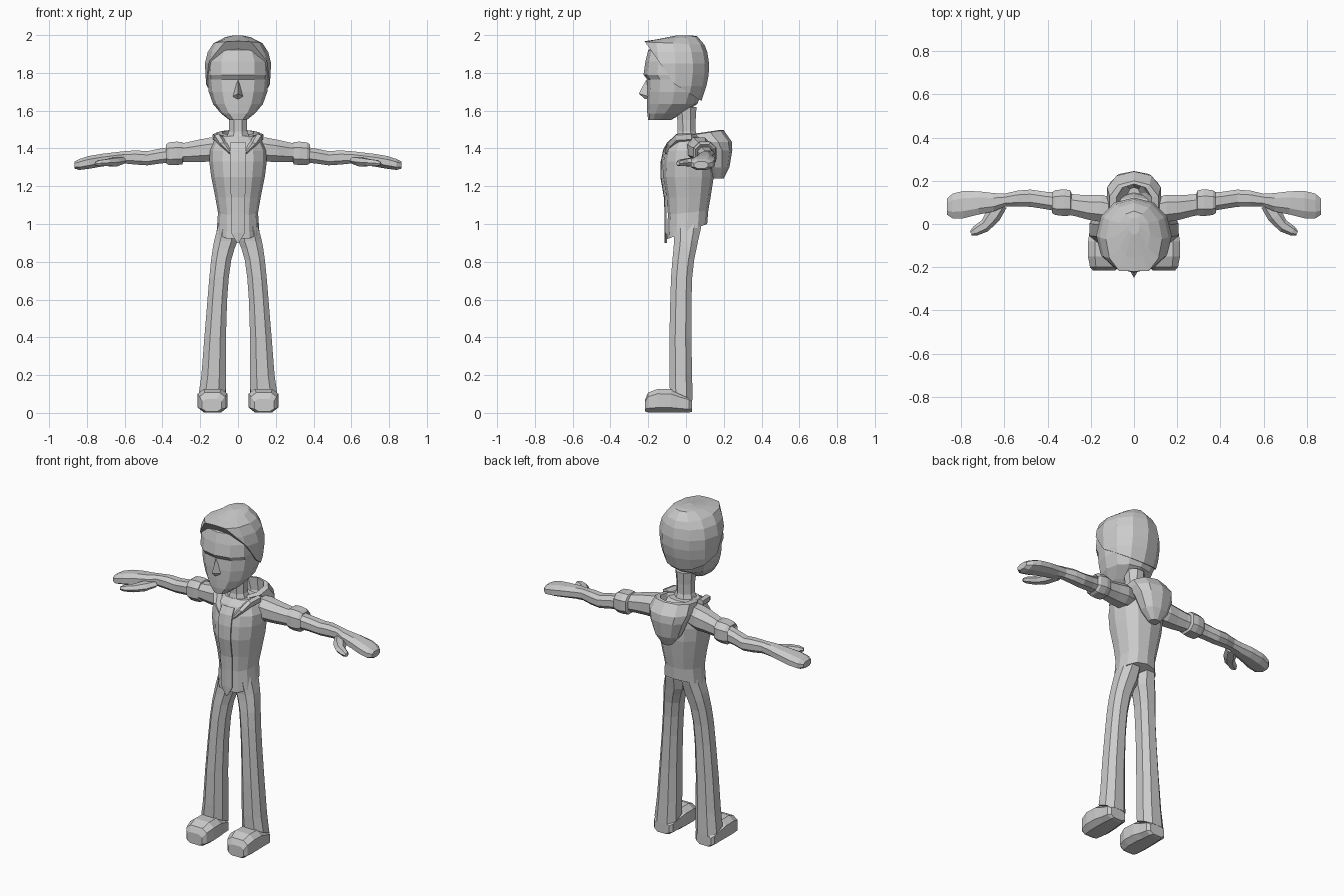
import bpy, bmesh, math
from mathutils import Vector as V

grey = bpy.data.materials.new("plain_grey")
grey.diffuse_color = (0.6, 0.6, 0.6, 1)


def finish(name, bm, mirror=False):
    bmesh.ops.recalc_face_normals(bm, faces=bm.faces)
    me = bpy.data.meshes.new(name)
    bm.to_mesh(me)
    bm.free()
    me.materials.append(grey)
    ob = bpy.data.objects.new(name, me)
    bpy.context.collection.objects.link(ob)
    if mirror:
        ob.modifiers.new("mirror", 'MIRROR').use_mirror_merge = False
    return ob


def loft(rings, n=8, p=1.0, turn=0.0):
    """Skin rings of (centre, half axis u, half axis v); p < 1 is squarer."""
    bm = bmesh.new()
    loops = []
    for c, u, v in rings:
        loop = []
        for i in range(n):
            a = 2 * math.pi * (i + turn) / n
            ca, sa = math.cos(a), math.sin(a)
            loop.append(bm.verts.new(V(c) + V(u) * math.copysign(abs(ca) ** p, ca)
                                     + V(v) * math.copysign(abs(sa) ** p, sa)))
        loops.append(loop)
    for a, b in zip(loops, loops[1:]):
        for i in range(n):
            j = (i + 1) % n
            bm.faces.new((a[i], a[j], b[j], b[i]))
    bm.faces.new(loops[0])
    bm.faces.new(loops[-1])
    return bm


def level(z, y0, y1, x0, x1, tilt=0.0):
    """Horizontal ring; tilt raises the back edge."""
    h = (y1 - y0) / 2
    return ((x0 + x1) / 2, (y0 + y1) / 2, z), ((x1 - x0) / 2, 0, 0), (0, h, h * tilt)


def mid(z, y0, y1, rx, tilt=0.0):
    return level(z, y0, y1, -rx, rx, tilt)


def across(x, y0, y1, z0, z1):
    """Ring facing along x."""
    return (x, (y0 + y1) / 2, (z0 + z1) / 2), (0, (y1 - y0) / 2, 0), (0, 0, (z1 - z0) / 2)


def along(y, x0, x1, z0, z1):
    """Ring facing along y."""
    return ((x0 + x1) / 2, y, (z0 + z1) / 2), ((x1 - x0) / 2, 0, 0), (0, 0, (z1 - z0) / 2)


# Face with brow step and pointed jaw
finish("head", loft([
    mid(1.55, -.20, -.08, .045), mid(1.585, -.205, -.02, .09), mid(1.635, -.207, .06, .132),
    mid(1.70, -.208, .085, .155), mid(1.765, -.205, .09, .163), mid(1.79, -.225, .09, .165),
    mid(1.86, -.215, .09, .163), mid(1.92, -.20, .08, .135), mid(1.96, -.14, .05, .08)], 12, .9))

# Hair shell cut away along a slanted hairline
hair = loft([
    mid(1.62, -.19, .07, .13), mid(1.66, -.21, .085, .152), mid(1.73, -.225, .108, .168),
    mid(1.79, -.23, .12, .172), mid(1.85, -.232, .122, .175), mid(1.91, -.235, .113, .16),
    mid(1.957, -.24, .098, .13, -.05), mid(1.985, -.16, .06, .075, .08),
    mid(1.998, -.05, .03, .025)], 12, .95)
for co, no in (((0, -.06, 1.74), (0, .82, .573)), ((0, -.06, 1.74), (0, .53, .848))):
    cut = bmesh.ops.bisect_plane(hair, geom=hair.verts[:] + hair.edges[:] + hair.faces[:],
                                 plane_co=co, plane_no=no, clear_inner=True)
    bmesh.ops.holes_fill(hair, edges=[e for e in hair.edges if e.is_boundary])
finish("hair", hair)

# Nose
nose = bmesh.new()
top, tip, left, right, low, back = [nose.verts.new(c) for c in (
    (0, -.21, 1.765), (0, -.25, 1.69), (-.03, -.195, 1.675), (.03, -.195, 1.675),
    (0, -.215, 1.66), (0, -.17, 1.69))]
for f in ((top, tip, left), (top, right, tip), (tip, low, left), (tip, right, low),
          (top, left, back), (top, back, right), (left, low, back), (right, back, low)):
    nose.faces.new(f)
finish("nose", nose)

# Neck
finish("neck", loft([
    mid(1.40, -.085, .09, .09), mid(1.45, -.06, .07, .07), mid(1.49, -.048, .055, .053),
    mid(1.55, -.05, .055, .052), mid(1.62, -.06, .06, .06)], 8, 1, .5))

# Jacket body with a hem that dips in front
finish("jacket", loft([
    mid(.96, -.10, .112, .113, .38), mid(1.06, -.096, .118, .106, .1), mid(1.14, -.103, .13, .12),
    mid(1.25, -.122, .147, .142), mid(1.33, -.12, .148, .152), mid(1.39, -.108, .14, .15),
    mid(1.435, -.085, .125, .13), mid(1.465, -.055, .09, .09)], 12, .9))

# Front panel strip
panel = bmesh.new()
rows = [[panel.verts.new((s * w, y + abs(s) * .004, z)) for s in (-1, 0, 1)] for z, y, w in (
    (.90, -.105, .003), (.955, -.106, .036), (1.06, -.106, .036), (1.14, -.109, .037),
    (1.25, -.128, .04), (1.33, -.126, .042), (1.39, -.114, .042), (1.43, -.092, .04))]
for a, b in zip(rows, rows[1:]):
    for i in (0, 1):
        panel.faces.new((a[i], a[i + 1], b[i + 1], b[i]))
strip = finish("front_panel", panel)
strip.modifiers.new("thickness", 'SOLIDIFY').thickness = -.008

# Hood hanging behind the neck, hollow on top
finish("hood", loft([
    mid(1.24, .145, .20, .03), mid(1.30, .11, .23, .08), mid(1.39, .08, .245, .115),
    mid(1.435, .02, .243, .13), mid(1.48, -.02, .20, .118, .15), mid(1.485, .0, .185, .085, .15),
    mid(1.42, .05, .19, .06), mid(1.36, .08, .17, .03)], 10, .9, .5))

# Collar flaps running from the hood down the chest
finish("collar", loft([
    ((.112, .03, 1.455), (.022, 0, .02), (.012, 0, -.02)),
    ((.10, -.045, 1.45), (.024, -.01, .02), (.012, 0, -.02)),
    ((.072, -.085, 1.415), (.024, -.012, .012), (.01, .012, -.01)),
    ((.042, -.108, 1.375), (.006, -.004, .004), (.004, .006, -.004))], 6), True)

# Sleeves, cuffs
finish("sleeve", loft([
    across(.08, .0, .12, 1.335, 1.465), across(.15, .005, .14, 1.325, 1.462),
    across(.21, .015, .138, 1.325, 1.45), across(.27, .032, .14, 1.325, 1.436),
    across(.33, .045, .15, 1.325, 1.425)], 8, .9, .5), True)
finish("cuff", loft([
    across(.29, .045, .148, 1.325, 1.428), across(.295, .035, .16, 1.312, 1.438),
    across(.325, .033, .165, 1.308, 1.44), across(.365, .038, .16, 1.308, 1.436),
    across(.38, .048, .15, 1.318, 1.425), across(.365, .06, .14, 1.33, 1.41)], 8, .8, .5), True)

# Forearm flowing into a mitten hand
finish("forearm_and_hand", loft([
    across(.35, .055, .148, 1.322, 1.412), across(.41, .066, .152, 1.318, 1.402),
    across(.48, .077, .162, 1.308, 1.388), across(.54, .078, .157, 1.312, 1.392),
    across(.60, .078, .142, 1.318, 1.388), across(.65, .055, .146, 1.312, 1.382),
    across(.72, .04, .155, 1.302, 1.374), across(.79, .022, .157, 1.29, 1.362),
    across(.84, .022, .145, 1.284, 1.346), across(.865, .04, .12, 1.292, 1.332)],
    8, .85, .5), True)
finish("thumb", loft([
    ((.62, .085, 1.335), (.03, .01, 0), (0, 0, .02)),
    ((.655, .035, 1.328), (.032, .018, 0), (0, 0, .026)),
    ((.69, -.008, 1.325), (.014, .026, 0), (0, 0, .022)),
    ((.735, -.033, 1.322), (.01, .02, 0), (0, 0, .018)),
    ((.755, -.043, 1.32), (.004, .01, 0), (0, 0, .01))], 6), True)

# Flared trouser legs meeting at the crotch
finish("trouser_leg", loft([
    level(.095, -.09, .04, .06, .212, -.45), level(.20, -.092, .036, .06, .198),
    level(.40, -.092, .033, .06, .182), level(.60, -.087, .033, .054, .165),
    level(.72, -.083, .037, .045, .155), level(.81, -.076, .047, .032, .146),
    level(.87, -.07, .06, .014, .138), level(.91, -.068, .068, -.002, .131),
    level(.98, -.072, .085, -.006, .112), level(1.05, -.07, .085, -.006, .095)],
    8, .85, .5), True)

# Shoes with blunt toes
finish("shoe", loft([
    along(-.216, .085, .192, .006, .075), along(-.20, .066, .207, 0, .11),
    along(-.15, .052, .217, 0, .13), along(-.08, .055, .216, 0, .128),
    along(-.04, .065, .21, 0, .11), along(.015, .072, .205, 0, .09),
    along(.032, .09, .19, .004, .075)], 8, .6, .5), True)
